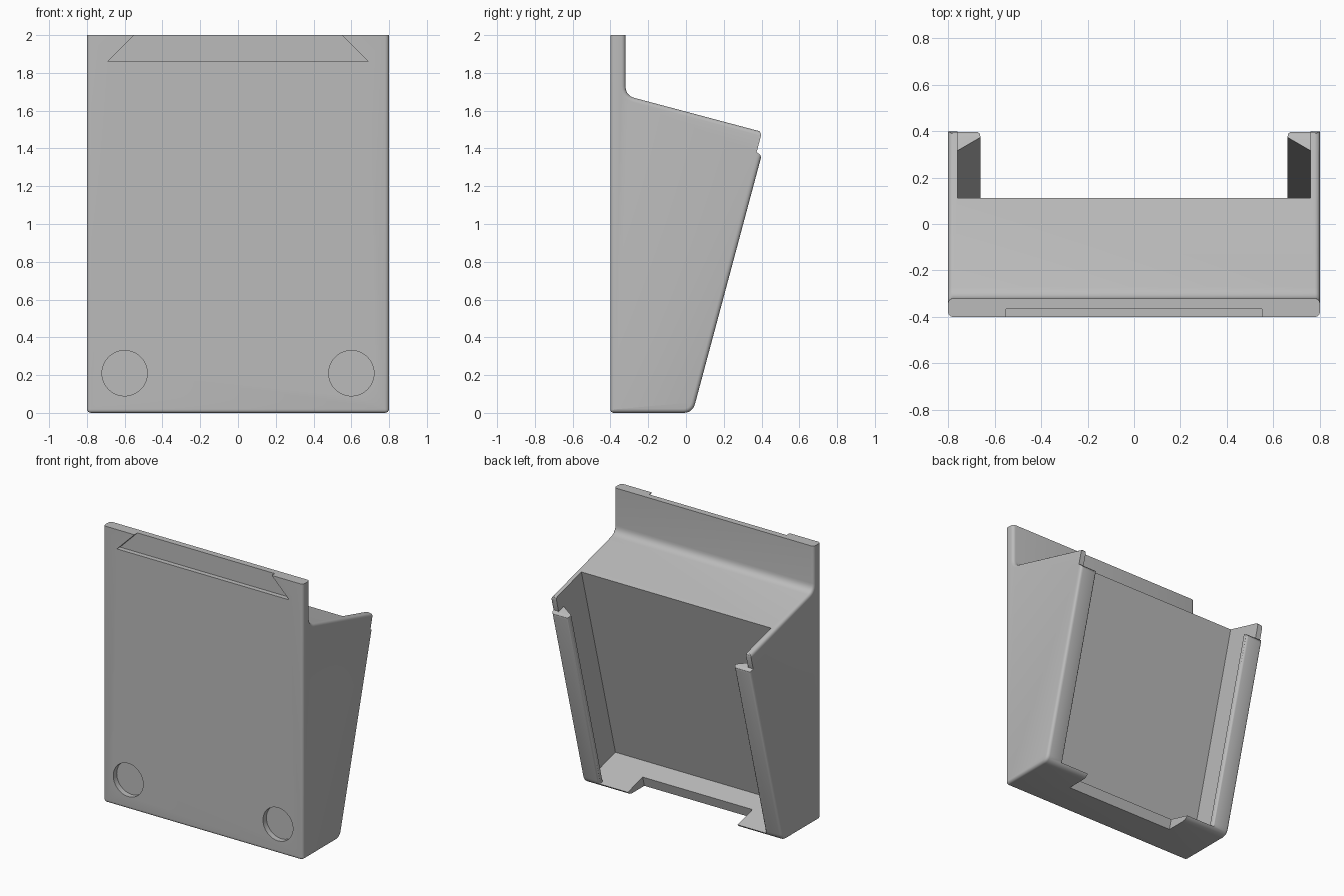
import bpy, bmesh
from math import sin, cos, radians, pi
from mathutils import Vector

if "Cube" in bpy.data.objects:
    bpy.data.objects.remove(bpy.data.objects["Cube"])

TILT = radians(15)
BASE_Y = 0.035          # where the leaning rear plane meets the ground


def upright(x, y, z):
    return Vector((x, y, z))


def leaning(x, depth, along):
    """Depth runs into the body from the leaning rear plane, along runs up it."""
    return Vector((x, BASE_Y + along * sin(TILT) - depth * cos(TILT),
                   along * cos(TILT) + depth * sin(TILT)))


def prism(name, loop_a, loop_b):
    """Solid between two matching outlines."""
    bm = bmesh.new()
    a = [bm.verts.new(p) for p in loop_a]
    b = [bm.verts.new(p) for p in loop_b]
    bm.faces.new(a)
    bm.faces.new(b[::-1])
    for i in range(len(a)):
        j = (i + 1) % len(a)
        bm.faces.new((a[i], b[i], b[j], a[j]))
    bmesh.ops.recalc_face_normals(bm, faces=bm.faces)
    mesh = bpy.data.meshes.new(name)
    bm.to_mesh(mesh)
    bm.free()
    obj = bpy.data.objects.new(name, mesh)
    bpy.context.collection.objects.link(obj)
    return obj


def across(name, pts, place, half):
    """Profile of (second, third) coordinates extruded across x."""
    return prism(name, [place(-half, *p) for p in pts], [place(half, *p) for p in pts])


def box(name, half, d0, d1, t0, t1):
    return across(name, [(d0, t0), (d1, t0), (d1, t1), (d0, t1)], leaning, half)


def fillet(corners, steps=6):
    """Round each (y, z, radius) corner with a quadratic arc."""
    out = []
    n = len(corners)
    for i, (y, z, r) in enumerate(corners):
        c = Vector((y, z))
        if not r:
            out.append(c)
            continue
        p = c + (Vector(corners[i - 1][:2]) - c).normalized() * r
        q = c + (Vector(corners[(i + 1) % n][:2]) - c).normalized() * r
        for k in range(steps + 1):
            s = k / steps
            out.append(p * (1 - s) ** 2 + c * 2 * s * (1 - s) + q * s * s)
    return out


# Main body: side profile with rounded corners
profile = fillet([(-0.4, 0, 0.02), (0.035, 0, 0.05), (0.4315, 1.48, 0),
                  (-0.32, 1.68, 0.05), (-0.32, 2, 0), (-0.4, 2, 0)])
holder = across("wall_holder", profile, upright, 0.8)

# Soften the outer side rims, leaving the flat top edge crisp
bm = bmesh.new()
bm.from_mesh(holder.data)
rims = [e for e in bm.edges
        if abs(e.verts[0].co.x - e.verts[1].co.x) < 0.01
        and min(v.co.z for v in e.verts) < 1.99]
bmesh.ops.bevel(bm, geom=rims, offset=0.022, segments=4, profile=0.5,
                affect='EDGES', clamp_overlap=False)
bm.to_mesh(holder.data)
bm.free()

# Pocket with tapered retaining lips along both sides
half_section = [(0.76, 0.33), (0.76, 0.09), (0.66, 0.03), (0.664, 0.012),
                (0.674, 0.002), (0.69, -0.004), (0.69, -0.1)]
section = half_section + [(-x, d) for x, d in reversed(half_section)]
cutters = [prism("pocket_cutter", [leaning(x, d, 0.025) for x, d in section],
                 [leaning(x, d, 2) for x, d in section])]

# Open the pocket above the lips, and step the wall tops back
cutters.append(box("upper_opening_cutter", 0.76, -0.1, 0.2, 1.418, 2))
step = [(-0.05, 1.395), (0, 1.395), (0.004, 1.408), (0.014, 1.416), (0.03, 1.42),
        (0.03, 1.512), (0.036, 1.526), (0.05, 1.535), (0.05, 1.6), (-0.05, 1.6)]
cutters.append(across("wall_step_cutter", step, leaning, 1))

# Gap in the floor between the two corner tabs
cutters.append(box("floor_gap_cutter", 0.44, -0.1, 0.18, -0.3, 0.06))

# Trapezoid mounting recess on the front
recess = [(-0.69, 1.86), (0.69, 1.86), (0.53, 2.02), (-0.53, 2.02)]
cutters.append(prism("recess_cutter", [upright(x, -0.5, z) for x, z in recess],
                     [upright(x, -0.365, z) for x, z in recess]))

# Round magnet recesses on the front
for side in (-1, 1):
    ring = [(side * 0.6 + 0.12 * cos(k * pi / 24), 0.21 + 0.12 * sin(k * pi / 24))
            for k in range(48)]
    cutters.append(prism("round_recess_cutter", [upright(x, -0.5, z) for x, z in ring],
                         [upright(x, -0.36, z) for x, z in ring]))

# Carve the body, then drop the cutters
bpy.ops.object.select_all(action='DESELECT')
bpy.context.view_layer.objects.active = holder
holder.select_set(True)
for cutter in cutters:
    cutter.hide_render = True
    mod = holder.modifiers.new(cutter.name, 'BOOLEAN')
    mod.operation = 'DIFFERENCE'
    mod.solver = 'EXACT'
    mod.object = cutter
    bpy.ops.object.modifier_apply(modifier=mod.name)
    bpy.data.objects.remove(cutter)

# Single grey plastic
grey = bpy.data.materials.new("grey_plastic")
grey.use_nodes = True
colour = (0.5, 0.5, 0.5, 1)
grey.diffuse_color = colour
grey.node_tree.nodes["Principled BSDF"].inputs["Base Color"].default_value = colour
holder.data.materials.clear()
holder.data.materials.append(grey)
for poly in holder.data.polygons:
    poly.material_index = 0

bpy.ops.object.shade_smooth_by_angle(angle=radians(30))
